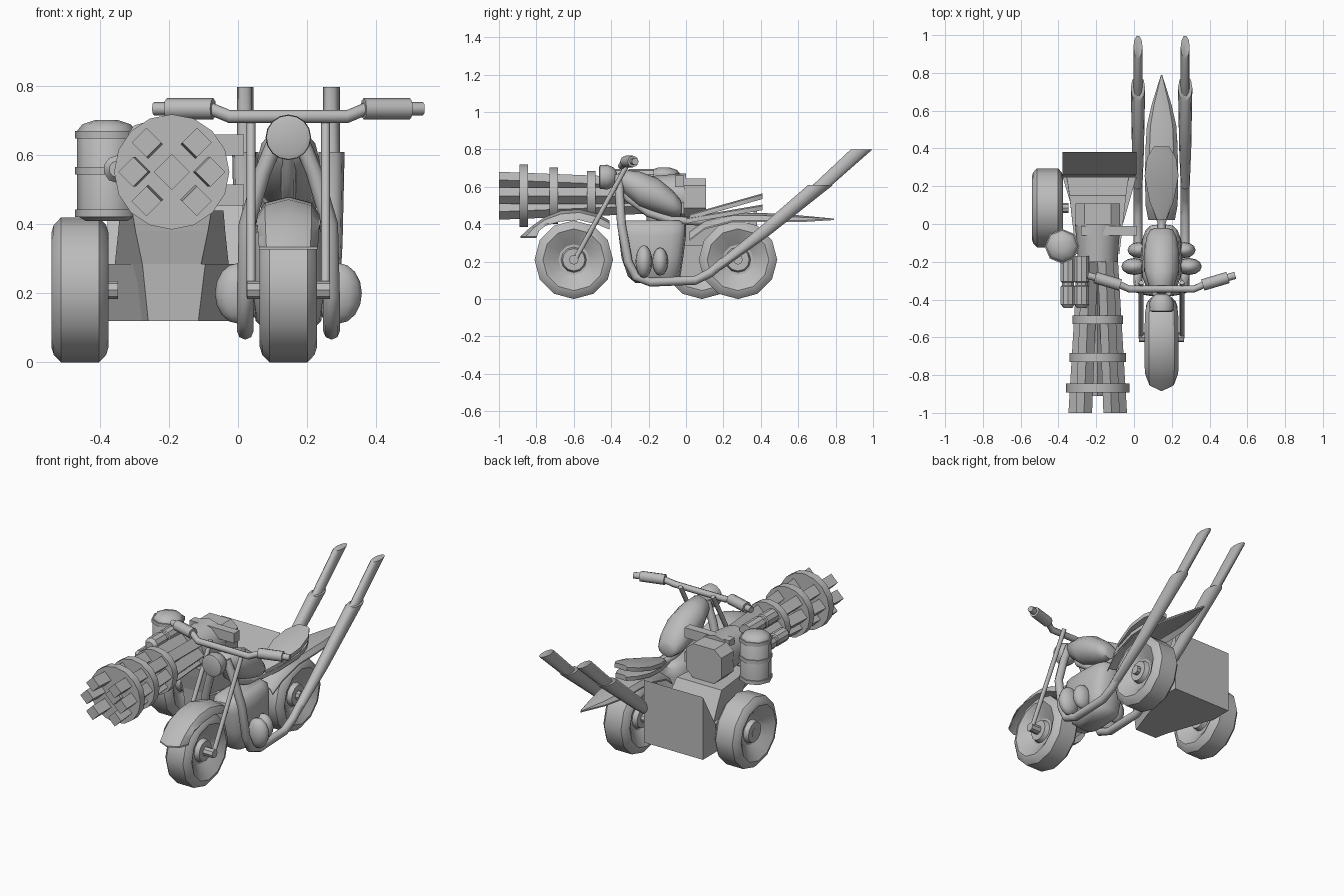
import bpy, bmesh
from math import pi, sin, cos, radians
from mathutils import Vector, Matrix

cube = bpy.data.objects.get("Cube")
if cube:
    bpy.data.objects.remove(cube)

grey = bpy.data.materials.new("plain_grey")
grey.use_nodes = True
grey.diffuse_color = (0.5, 0.5, 0.5, 1)
grey.node_tree.nodes["Principled BSDF"].inputs["Base Color"].default_value = (0.5, 0.5, 0.5, 1)

BX = 0.146              # centre line of the bike
GX, GZ = -0.192, 0.552  # gun axis


def finish(name, bm, smooth):
    bmesh.ops.recalc_face_normals(bm, faces=bm.faces)
    mesh = bpy.data.meshes.new(name)
    bm.to_mesh(mesh)
    bm.free()
    mesh.materials.append(grey)
    ob = bpy.data.objects.new(name, mesh)
    bpy.context.scene.collection.objects.link(ob)
    if smooth:
        bpy.ops.object.select_all(action='DESELECT')
        ob.select_set(True)
        bpy.context.view_layer.objects.active = ob
        bpy.ops.object.shade_smooth_by_angle(angle=radians(smooth))


def loft(name, rings, smooth=35):
    """Skin a row of equal rings and cap both ends."""
    bm = bmesh.new()
    rows = [[bm.verts.new(p) for p in ring] for ring in rings]
    n = len(rows[0])
    for a, b in zip(rows, rows[1:]):
        for i in range(n):
            j = (i + 1) % n
            bm.faces.new((a[i], a[j], b[j], b[i]))
    bm.faces.new(rows[0])
    bm.faces.new(rows[-1])
    finish(name, bm, smooth)


def lathe(name, profile, centre, axis, n=12, smooth=35):
    """Spin (offset along axis, radius) points about an axis."""
    k = 'XYZ'.index(axis)
    rings = []
    for off, r in profile:
        ring = []
        for i in range(n):
            a = 2 * pi * i / n
            p = Vector(centre)
            p[k] += off
            p[(k + 1) % 3] += r * cos(a)
            p[(k + 2) % 3] += r * sin(a)
            ring.append(p)
        rings.append(ring)
    loft(name, rings, smooth)


def tube(name, path, radius, n=8, ref=(1, 0, 0)):
    pts = [Vector(p) for p in path]
    rings = []
    for i, p in enumerate(pts):
        t = (pts[min(i + 1, len(pts) - 1)] - pts[max(i - 1, 0)]).normalized()
        u = t.cross(Vector(ref)).normalized()
        v = t.cross(u)
        rings.append([p + radius * (u * cos(2 * pi * k / n) + v * sin(2 * pi * k / n))
                      for k in range(n)])
    loft(name, rings, 50)


def box(name, x, y, z):
    loft(name, [[(x[0], y[0], h), (x[1], y[0], h), (x[1], y[1], h), (x[0], y[1], h)] for h in z], 0)


def ball(name, centre, radii):
    bm = bmesh.new()
    bmesh.ops.create_uvsphere(bm, u_segments=12, v_segments=8, radius=1)
    m = Matrix.Translation(centre) @ Matrix.Diagonal((*radii, 1))
    bmesh.ops.transform(bm, matrix=m, verts=bm.verts)
    finish(name, bm, 50)


def fender(name, path):
    """Arched strip from (y, z, half width, side drop, side setback) points."""
    section = ((-1, 1), (-0.75, 0.35), (0, 0), (0.75, 0.35), (1, 1))
    rings = []
    for y, z, w, drop, back in path:
        top = [(BX + w * a, y + back * b, z - drop * b) for a, b in section]
        under = [(px, py, pz - 0.008) for px, py, pz in reversed(top)]
        rings.append(top + under)
    loft(name, rings)


# Wheels with dished rims and raised hubs
half = [(0.058, 0.025), (0.058, 0.06), (0.03, 0.068), (0.03, 0.082), (0.066, 0.135),
        (0.083, 0.165), (0.076, 0.188), (0.055, 0.21)]
wheel = [(-x, r) for x, r in half] + [(x, r) for x, r in reversed(half)]
for name, x, y, a0, a1 in (("front", BX, -0.6, -0.12, 0.12), ("rear", BX, 0.278, -0.08, 0.08),
                           ("sidecar", -0.458, 0.085, -0.06, 0.11)):
    lathe(name + "_wheel", wheel, (x, y, 0.21), 'X')
    lathe(name + "_axle", [(a0, 0.026), (a1, 0.026)], (x, y, 0.21), 'X', 8)

# Fenders
fender("front_fender", [(-0.885, 0.335, 0.085, 0, 0.085), (-0.83, 0.385, 0.088, 0.012, 0.045),
                        (-0.76, 0.435, 0.09, 0.035, 0.01), (-0.67, 0.472, 0.09, 0.05, 0),
                        (-0.57, 0.48, 0.09, 0.05, 0), (-0.47, 0.455, 0.088, 0.05, 0),
                        (-0.41, 0.42, 0.075, 0.04, 0)])
fender("rear_fender", [(0.02, 0.36, 0.07, 0.04, 0), (0.1, 0.42, 0.085, 0.04, 0),
                       (0.25, 0.46, 0.088, 0.04, 0), (0.4, 0.46, 0.085, 0.04, 0),
                       (0.52, 0.455, 0.078, 0.035, 0), (0.63, 0.445, 0.053, 0.025, 0),
                       (0.79, 0.43, 0.003, 0, 0)])


def slant_pipe(name, x, stations):
    """Pipe of level ellipses, so that its end is cut flat."""
    loft(name, [[(x + rx * cos(k * pi / 5), y + ry * sin(k * pi / 5), z) for k in range(10)]
                for y, z, rx, ry in stations], 50)


# Fork, exhausts, engine bulges and grips, mirrored across the bike
for side, s in (("right", -1), ("left", 1)):
    X = BX + s * 0.108
    tube(side + "_fork", [(X, -0.605, 0.19), (X, -0.31, 0.725)], 0.013)
    P = BX + s * 0.125
    tube(side + "_down_pipe",
         [(BX + s * 0.03, -0.36, 0.66), (BX + s * 0.075, -0.355, 0.55), (BX + s * 0.12, -0.345, 0.4),
          (P, -0.31, 0.2), (P, -0.27, 0.12), (P, -0.19, 0.09), (P, 0.05, 0.1),
          (P, 0.13, 0.14), (P, 0.2, 0.2)], 0.024)
    slant_pipe(side + "_muffler", P, [(0.15, 0.155, 0.022, 0.04), (0.4, 0.345, 0.032, 0.055),
                                      (0.72, 0.61, 0.038, 0.07)])
    slant_pipe(side + "_exhaust_tip", P, [(0.68, 0.565, 0.024, 0.052), (0.937, 0.798, 0.024, 0.061)])
    ball(side + "_front_engine_bulge", (BX + s * 0.145, -0.225, 0.2), (0.068, 0.045, 0.088))
    ball(side + "_rear_engine_bulge", (BX + s * 0.12, -0.138, 0.2), (0.06, 0.042, 0.075))
    tube(side + "_grip", [(BX + s * 0.218, -0.323, 0.735), (BX + s * 0.352, -0.283, 0.735)],
         0.031, 8, (0, 0, 1))

bar = [(0.39, -0.272, 0.735), (0.225, -0.32, 0.735), (0.17, -0.345, 0.712)]
tube("handlebar", [(BX - a, y, z) for a, y, z in bar] + [(BX + a, y, z) for a, y, z in reversed(bar)],
     0.019, 8, (0, 0, 1))
lathe("headlight", [(-0.045, 0.05), (-0.04, 0.064), (0, 0.066), (0.035, 0.05), (0.05, 0.025)],
      (BX, -0.42, 0.652), 'Y', 16)

# Backbone, tank and engine
tube("backbone", [(BX, y, z) for y, z in ((-0.37, 0.66), (-0.31, 0.54), (-0.2, 0.46), (-0.08, 0.42),
                                          (0.08, 0.415), (0.25, 0.45))], 0.022)
tank = [(-0.368, 0.64, 0.03, 0.025), (-0.34, 0.63, 0.065, 0.06), (-0.25, 0.587, 0.09, 0.095),
        (-0.15, 0.552, 0.092, 0.093), (-0.07, 0.51, 0.08, 0.07), (-0.03, 0.487, 0.06, 0.045),
        (-0.022, 0.483, 0.035, 0.025)]
loft("fuel_tank", [[(BX + rx * cos(k * pi / 6), y, z + rz * sin(k * pi / 6)) for k in range(12)]
                   for y, z, rx, rz in tank], 60)


def block_ring(y, z, rx, ry, n=16):
    def soft(v):
        return (1 if v > 0 else -1) * abs(v) ** 0.6
    return [(BX + rx * soft(cos(2 * pi * k / n)), y + ry * soft(sin(2 * pi * k / n)), z)
            for k in range(n)]


loft("engine", [block_ring(*q) for q in ((-0.17, 0.085, 0.06, 0.1), (-0.17, 0.12, 0.095, 0.14),
                                         (-0.18, 0.22, 0.11, 0.165), (-0.18, 0.34, 0.105, 0.18),
                                         (-0.18, 0.395, 0.095, 0.18), (-0.18, 0.42, 0.06, 0.15))], 50)

# Two-layer leaf-shaped seat
for name, y0, y1, z0, z1, w in (("seat", 0.02, 0.41, 0.44, 0.55, 0.09),
                                ("seat_base", 0.0, 0.41, 0.42, 0.49, 0.08)):
    rings = []
    for t, k in ((0, 0.25), (0.25, 0.7), (0.6, 1), (0.85, 0.85), (1, 0.45)):
        y, z = y0 + (y1 - y0) * t, z0 + (z1 - z0) * t
        rings.append([(BX - w * k, y, z - 0.015), (BX + w * k, y, z - 0.015),
                      (BX + w * k, y, z + 0.008), (BX + w * k * 0.7, y, z + 0.015),
                      (BX - w * k * 0.7, y, z + 0.015), (BX - w * k, y, z + 0.008)])
    loft(name, rings)

# Sidecar: rear body with a leaning backrest, and a tapering gun pedestal
L, R = -0.378, 0.013
side_outline = ((0.38, 0.12), (0.38, 0.495), (0.26, 0.285), (0.24, 0.12))
loft("sidecar_body", [[(x, y, z) for y, z in side_outline] for x in (L, R)], 0)
loft("sidecar_nose", [[(L, 0.25, z), (a, y, z), (b, y, z), (R, 0.25, z)]
                      for z, a, b, y in ((0.12, -0.25, -0.115, -0.12), (0.285, -0.265, -0.095, -0.13))], 0)
loft("gun_pedestal", [[(GX - w, b, z), (GX - f, y, z), (GX + f, y, z), (GX + w, b, z)]
                      for z, f, w, y, b in ((0.12, 0.068, 0.15, -0.12, 0.25),
                                            (0.285, 0.085, 0.165, -0.13, 0.25),
                                            (0.38, 0.105, 0.155, -0.15, 0.19),
                                            (0.44, 0.115, 0.15, -0.16, 0.15))], 0)


# Gun: square barrels, clamp discs, housing and rear box
def barrel(name, p0, p1, y0, r):
    loft(name, [[(GX + x + r * cos(k * pi / 2), y, GZ + z + r * sin(k * pi / 2)) for k in range(4)]
                for (x, z), y in ((p0, y0), (p1, -0.15))], 0)


barrel("centre_barrel", (0, 0), (0, 0), -0.91, 0.052)
spots = [(-0.112, 0), (0.112, 0)] + [(sx * 0.073, sz * 0.085) for sx in (-1, 1) for sz in (-1, 1)]
for i, (x, z) in enumerate(spots):
    barrel("barrel_%d" % (i + 1), (x, z), (x * 0.55, z * 0.6), -1, 0.043)
for i, (y, r) in enumerate(((-0.868, 0.167), (-0.707, 0.15), (-0.507, 0.133))):
    lathe("barrel_clamp_%d" % (i + 1), [(-0.023, r), (0.023, r)], (GX, y, GZ), 'Y', 16)
lathe("gun_housing", [(-0.2, 0.104), (0, 0.12)], (GX, 0, GZ), 'Y', 12)
w, h = 0.118, 0.11
outline = [(-w, -h * 0.6), (-w * 0.6, -h), (w * 0.6, -h), (w, -h * 0.6),
           (w, h * 0.5), (w * 0.6, h * 0.85), (-w * 0.6, h * 0.85), (-w, h * 0.5)]
loft("gun_rear_box", [[(GX + x, y, GZ + z) for x, z in outline] for y in (-0.01, 0.108)], 0)
box("upper_mount_arm", (-0.28, 0.017), (-0.06, -0.01), (0.6, 0.66))
box("lower_mount_arm", (-0.2, 0.017), (-0.06, -0.01), (0.455, 0.515))

# Ammunition canister with bands, and two side cylinders
CAN = (-0.381, -0.118, 0)
lathe("canister", [(0.41, 0.06), (0.425, 0.086), (0.67, 0.086), (0.69, 0.07), (0.703, 0.03)],
      CAN, 'Z', 8, 50)
for i, z in enumerate((0.432, 0.555, 0.66)):
    lathe("canister_band_%d" % (i + 1), [(z - 0.011, 0.092), (z + 0.011, 0.092)], CAN, 'Z', 8, 50)
for name, x, z, y, r in (("lower", -0.35, 0.56, -0.13, 0.04), ("upper", -0.277, 0.652, -0.17, 0.042)):
    lathe(name + "_gas_cylinder", [(-0.445, r * 0.6), (-0.425, r), (-0.33, r), (-0.325, r * 0.85),
                                   (-0.31, r * 0.85), (-0.305, r), (y, r)], (x, 0, z), 'Y', 10)
